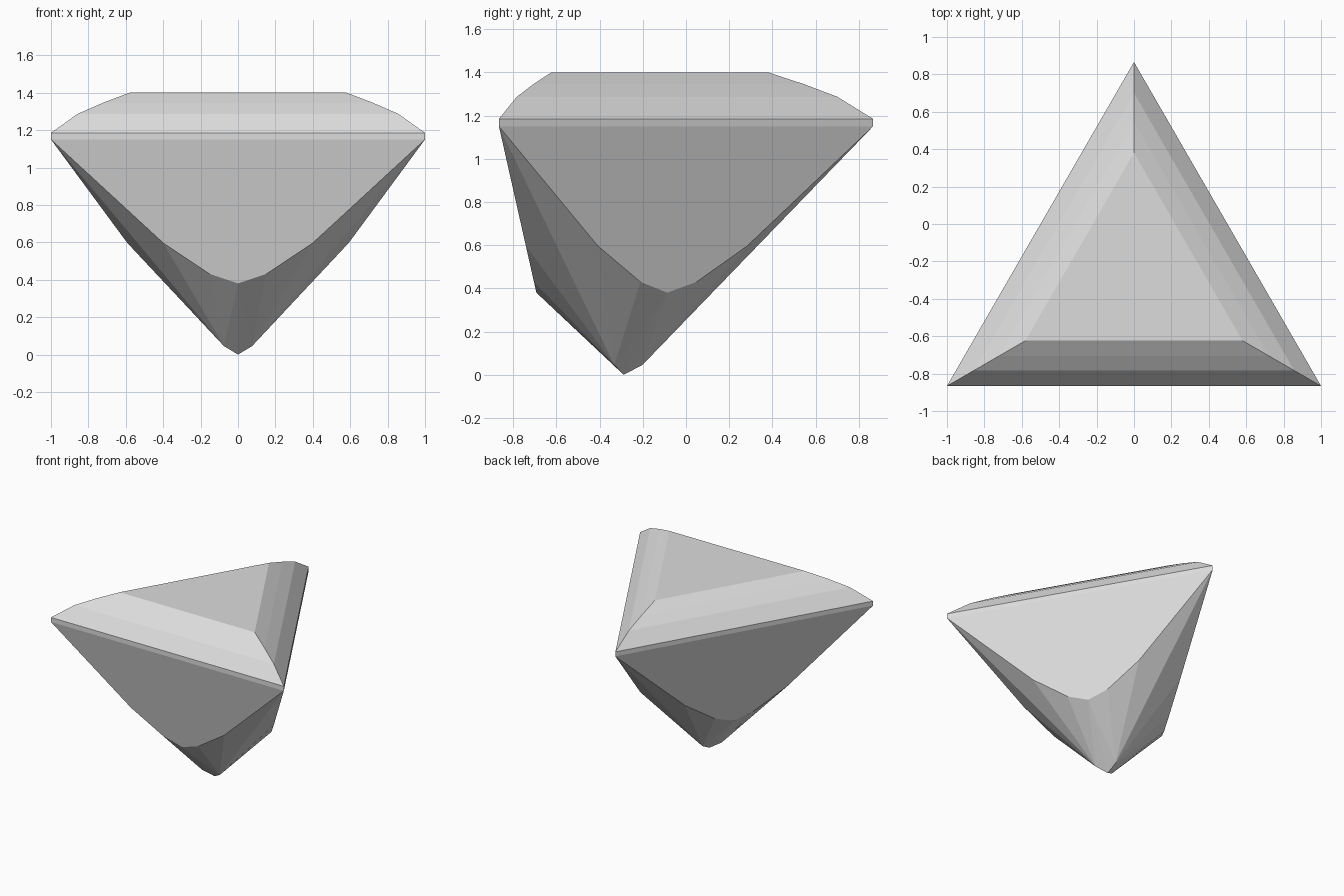
import bpy, bmesh
from math import cos, sin, pi, sqrt

cube = bpy.data.objects.get("Cube")
if cube:
    bpy.data.objects.remove(cube, do_unlink=True)

mat = bpy.data.materials.new("pale_grey")
mat.use_nodes = True
grey = (0.72, 0.72, 0.72, 1)
mat.diffuse_color = grey
mat.node_tree.nodes["Principled BSDF"].inputs["Base Color"].default_value = grey

R = 2 / sqrt(3)            # circumradius of the girdle triangle
CENTRE_Y = -R / 4          # triangle centre, with the outline centred on y
GIRDLE_Z = 1.15

bm = bmesh.new()


def point(x, y, z, turn):
    """Vertex turned about the gem axis by thirds of a circle."""
    a = turn * 2 * pi / 3
    return bm.verts.new((x * cos(a) - y * sin(a),
                         x * sin(a) + y * cos(a) + CENTRE_Y, z))


def ring(scale, z):
    """Triangle of corners; corner i starts the side turned by i thirds."""
    return [point(-scale, -scale * R / 2, z, i) for i in range(3)]


# Girdle band and stepped crown, closed by the table facet
levels = [(1, GIRDLE_Z), (1, 1.185), (0.857, 1.287), (0.722, 1.346), (0.58, 1.4)]
rings = [ring(s, z) for s, z in levels]
for low, high in zip(rings, rings[1:]):
    for i in range(3):
        j = (i + 1) % 3
        bm.faces.new((low[i], low[j], high[j], high[i]))
bm.faces.new(rings[-1])

# Pavilion: a rounded main facet per side, with fans down to the culet
girdle = rings[0]
culet = ring(0.075, 0.045)
tip = bm.verts.new((0, CENTRE_Y, 0))
outline = [(-0.4, 0.597), (-0.15, 0.43), (0, 0.38), (0.15, 0.43), (0.4, 0.597)]
for i in range(3):
    j = (i + 1) % 3
    arc = [point(x, -R / 2 + (GIRDLE_Z - z) * 0.225, z, i) for x, z in outline]
    edge = [girdle[i], *arc, girdle[j]]
    bm.faces.new(edge)
    for k in range(6):
        bm.faces.new((edge[k], edge[k + 1], culet[i if k < 3 else j]))
    bm.faces.new((arc[2], culet[i], tip))
    bm.faces.new((arc[2], tip, culet[j]))

bmesh.ops.recalc_face_normals(bm, faces=bm.faces)
mesh = bpy.data.meshes.new("triangular_gem")
bm.to_mesh(mesh)
bm.free()
mesh.materials.append(mat)
gem = bpy.data.objects.new("triangular_gem", mesh)
bpy.context.collection.objects.link(gem)
